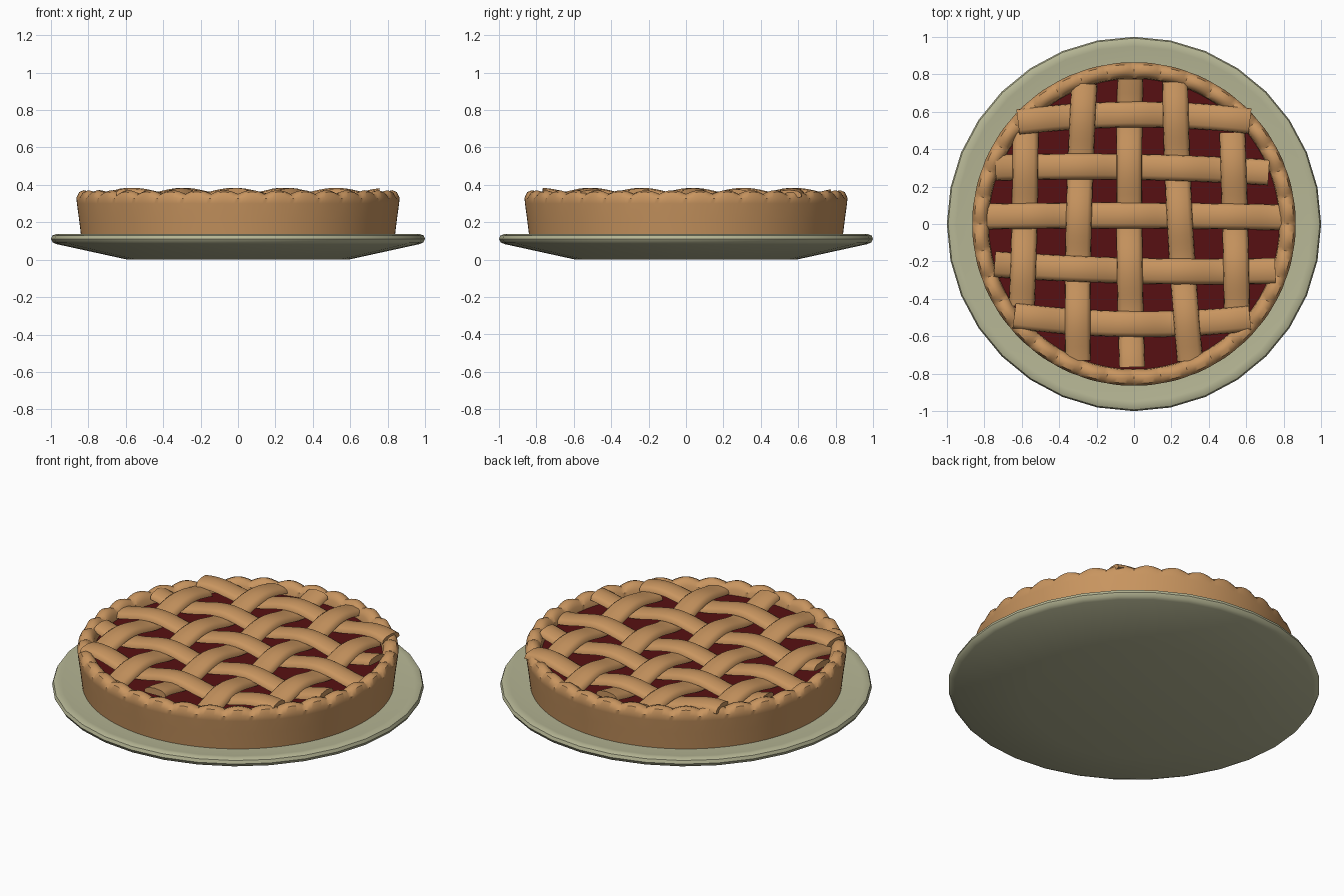
import bpy, bmesh, math

if "Cube" in bpy.data.objects:
    bpy.data.objects.remove(bpy.data.objects["Cube"])

def material(name, rgb):
    m = bpy.data.materials.new(name)
    m.diffuse_color = (*rgb, 1)
    m.use_nodes = True
    m.node_tree.nodes["Principled BSDF"].inputs["Base Color"].default_value = m.diffuse_color
    return m

PASTRY = material("baked pastry", (0.58, 0.30, 0.115))
CHERRY = material("dark red filling", (0.095, 0.005, 0.006))
CERAMIC = material("pale green ceramic", (0.47, 0.47, 0.30))

def finish(bm, name, mat, angle=40):
    bmesh.ops.recalc_face_normals(bm, faces=bm.faces)
    me = bpy.data.meshes.new(name)
    bm.to_mesh(me)
    bm.free()
    ob = bpy.data.objects.new(name, me)
    bpy.context.collection.objects.link(ob)
    me.materials.append(mat)
    bpy.ops.object.select_all(action='DESELECT')
    ob.select_set(True)
    bpy.context.view_layer.objects.active = ob
    bpy.ops.object.shade_smooth_by_angle(angle=math.radians(angle))
    return ob

def skin(bm, rings, closed):
    """Bridge equal-length loops, then cap the open ends."""
    n = len(rings[0])
    pairs = list(zip(rings, rings[1:]))
    for a, b in pairs:
        for i in range(n):
            j = (i + 1) % n
            bm.faces.new((a[i], a[j], b[j], b[i]))
    if closed:
        bm.faces.new(rings[0])
        bm.faces.new(rings[-1])

def lathe(name, profile, sides, mat, crimp=None, angle=40):
    """Spin (radius, height) points; crimp(k, a) offsets point k at angle a."""
    bm = bmesh.new()
    rings = []
    for k, (r, z) in enumerate(profile):
        ring = []
        for i in range(sides):
            a = math.tau * i / sides
            dr, dz = crimp(k, a) if crimp else (0, 0)
            ring.append(bm.verts.new(((r + dr) * math.cos(a), (r + dr) * math.sin(a), z + dz)))
        rings.append(ring)
    skin(bm, rings, True)
    return finish(bm, name, mat, angle)

# plate
lathe("plate", [(0.59, 0), (0.97, 0.083), (0.99, 0.092), (1.0, 0.11), (0.993, 0.128),
                (0.975, 0.136), (0.95, 0.134), (0.88, 0.125), (0.6, 0.125)], 32, CERAMIC)

# crust wall with crimped rim
CRIMPS = 36
LIFT = [0, 0, 0, 0.3, 0.9, 1, 1, 0.4, 0]
def crimp(k, a):
    wave = abs(math.sin(CRIMPS * a / 2)) - 0.6
    return (0.006 * wave * LIFT[k], 0.02 * wave * LIFT[k])

lathe("crust", [(0.838, 0.122), (0.85, 0.22), (0.861, 0.30), (0.864, 0.33), (0.85, 0.354),
                (0.825, 0.363), (0.80, 0.357), (0.78, 0.335), (0.775, 0.29)],
      CRIMPS * 8, PASTRY, crimp)

# filling
lathe("filling", [(0.785, 0.27), (0.785, 0.303)], 48, CHERRY)

# woven lattice
WIDTH, THICK, PITCH = 0.137, 0.04, 0.272
SECTION = [(-0.5, 0.1), (-0.47, 0.55), (-0.33, 0.86), (0, 1), (0.33, 0.86),
           (0.47, 0.55), (0.5, 0.1), (0.42, 0), (-0.42, 0)]

def strip(name, start, end, offsets, sign, phase, vertical):
    """Strip running start..end, sideways position curving through three offsets."""
    a, m, b = offsets
    def centre(t):
        u = (t - start) / (end - start)
        return a * (1 - u) * (1 - 2 * u) + 4 * m * u * (1 - u) + b * u * (2 * u - 1)
    bm = bmesh.new()
    rings = []
    steps = 40
    for i in range(steps + 1):
        t = start + (end - start) * i / steps
        slope = (centre(t + 0.01) - centre(t - 0.01)) / 0.02
        norm = math.hypot(1, slope)
        z0 = 0.323 + 0.021 * sign * math.cos(math.pi * (t - phase) / PITCH)
        ring = []
        for s, h in SECTION:
            along = t - s * WIDTH * slope / norm
            side = centre(t) + s * WIDTH / norm
            x, y = (side, along) if vertical else (along, side)
            ring.append(bm.verts.new((x, y, z0 + h * THICK)))
        rings.append(ring)
    skin(bm, rings, True)
    finish(bm, name, PASTRY, 50)

# each row: start, end, sideways offset at start / middle / end
LENGTHWISE = [(-0.44, 0.49, (-0.60, -0.585, -0.58)),
              (-0.73, 0.75, (-0.30, -0.295, -0.265)),
              (-0.765, 0.775, (-0.01, -0.025, -0.02)),
              (-0.73, 0.76, (0.30, 0.245, 0.22)),
              (-0.47, 0.49, (0.55, 0.54, 0.525))]
CROSSWISE = [(-0.64, 0.62, (-0.49, -0.535, -0.505)),
             (-0.745, 0.755, (-0.215, -0.25, -0.25)),
             (-0.785, 0.79, (0.04, 0.045, 0.035)),
             (-0.74, 0.72, (0.30, 0.305, 0.275)),
             (-0.62, 0.62, (0.545, 0.585, 0.55))]
for i, row in enumerate(LENGTHWISE):
    strip(f"lattice_lengthwise_{i + 1}", *row, -(-1) ** i, 0.035, True)
for i, row in enumerate(CROSSWISE):
    strip(f"lattice_crosswise_{i + 1}", *row, (-1) ** i, -0.02, False)
